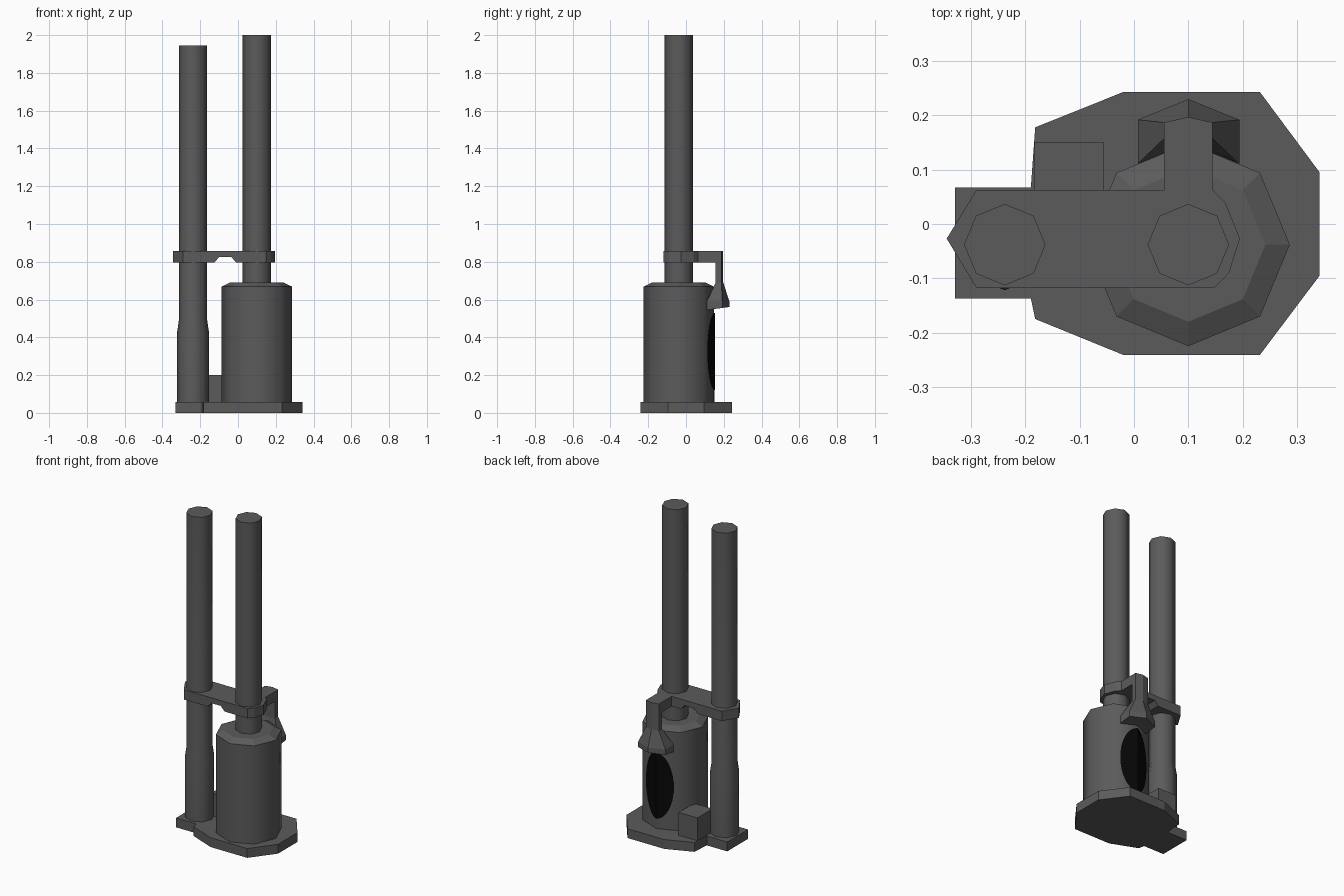
import bpy, bmesh, math

if "Cube" in bpy.data.objects:
    bpy.data.objects.remove(bpy.data.objects["Cube"])


def material(name, value):
    m = bpy.data.materials.new(name)
    m.diffuse_color = (value, value, value, 1)
    m.use_nodes = True
    m.node_tree.nodes["Principled BSDF"].inputs["Base Color"].default_value = m.diffuse_color
    return m


METAL = material("dark grey metal", 0.105)
BLACK = material("black", 0.002)


def finish(name, bm, mat=METAL, smooth=False):
    bmesh.ops.recalc_face_normals(bm, faces=bm.faces)
    for f in bm.faces:
        f.smooth = smooth and abs(f.normal.z) < 0.3
    me = bpy.data.meshes.new(name)
    bm.to_mesh(me)
    bm.free()
    me.materials.append(mat)
    ob = bpy.data.objects.new(name, me)
    bpy.context.collection.objects.link(ob)
    return ob


def loft(name, rings, smooth=False):
    """Skin a list of matching rings and cap both ends."""
    bm = bmesh.new()
    vs = [[bm.verts.new(p) for p in r] for r in rings]
    n = len(vs[0])
    for a, b in zip(vs, vs[1:]):
        for i in range(n):
            j = (i + 1) % n
            bm.faces.new((a[i], a[j], b[j], b[i]))
    bm.faces.new(vs[0][::-1])
    bm.faces.new(vs[-1])
    return finish(name, bm, smooth=smooth)


def plan(name, pts, z0, z1):
    return loft(name, [[(x, y, z) for x, y in pts] for z in (z0, z1)])


def turned(name, cx, cy, profile):
    """Eight-sided turned part from (radius, z) pairs."""
    ang = [i * math.pi / 4 for i in range(8)]
    return loft(name, [[(cx + r * math.cos(a), cy + r * math.sin(a), z)
                        for a in ang] for r, z in profile], smooth=True)


# Base plate with side tab
plan("base_plate", [(-.33, -.137), (-.19, -.137), (-.182, -.175), (-.02, -.241),
                    (.232, -.241), (.342, -.095), (.342, .095), (.232, .243),
                    (-.02, .243), (-.182, .178), (-.19, .067), (-.33, .067)], 0, .058)

# Canister, piston rod and guide post
CX, CY = .1, -.038
turned("canister", CX, CY, [(.187, .05), (.187, .668), (.142, .69)])
turned("piston_rod", CX, CY, [(.075, .68), (.075, 2.0)])
turned("guide_post", -.238, CY, [(.084, .05), (.084, .43), (.075, .49), (.075, 1.945)])

# Block at the foot of the post
plan("foot_block", [(-.183, 0), (-.055, 0), (-.055, .15), (-.183, .15)], .05, .2)

# Clamp bar joining rod and post, with an arm to the back
clamp = plan("clamp_bar", [(-.345, -.027), (-.29, -.118), (.148, -.118), (.175, -.09),
                           (.195, -.027), (.168, .04), (.145, .063), (.145, .17),
                           (.055, .17), (.055, .063), (-.29, .063)], .797, .858)

# Notch under the clamp bar
notch = loft("notch_cutter", [[(x, y, z) for x, z in
                               ((-.133, .787), (-.1, .825), (-.035, .825), (-.002, .787))]
                              for y in (-.2, .2)])
notch.hide_render = True
notch.hide_viewport = True
cut = clamp.modifiers.new("notch", 'BOOLEAN')
cut.operation = 'DIFFERENCE'
cut.object = notch

# Hanging arm flaring into a hood that hugs the canister
bar = [(.055, .157), (.055, .187), (.1, .197), (.145, .187), (.145, .157), (.1, .157)]
hood = [(.007, .111), (.007, .192), (.1, .23), (.194, .192), (.194, .111), (.1, .149)]
loft("hanging_hood", [[(x, y, .545 + .13 * (y - .11)) for x, y in hood],
                      [(x, y, .59) for x, y in hood],
                      [(x, y, .69) for x, y in bar],
                      [(x, y, .858) for x, y in bar]])

# Black oval patch folded round the back edge of the canister
bm = bmesh.new()
N, W, H = 16, .096, .205
cols = []
for i in range(N + 1):
    t = -math.cos(math.pi * i / N)
    h = max(H * math.sqrt(max(0, 1 - t * t)), .03)
    u = W * t
    y = CY + .187 + .004 - abs(u) * math.tan(math.pi / 8)
    cols.append([bm.verts.new((CX + u, y, .325 + s * h)) for s in (-1, 1)])
for a, b in zip(cols, cols[1:]):
    bm.faces.new((a[0], a[1], b[1], b[0]))
patch = finish("oval_patch", bm, BLACK)
if patch.data.polygons[0].normal.y < 0:
    patch.data.flip_normals()
